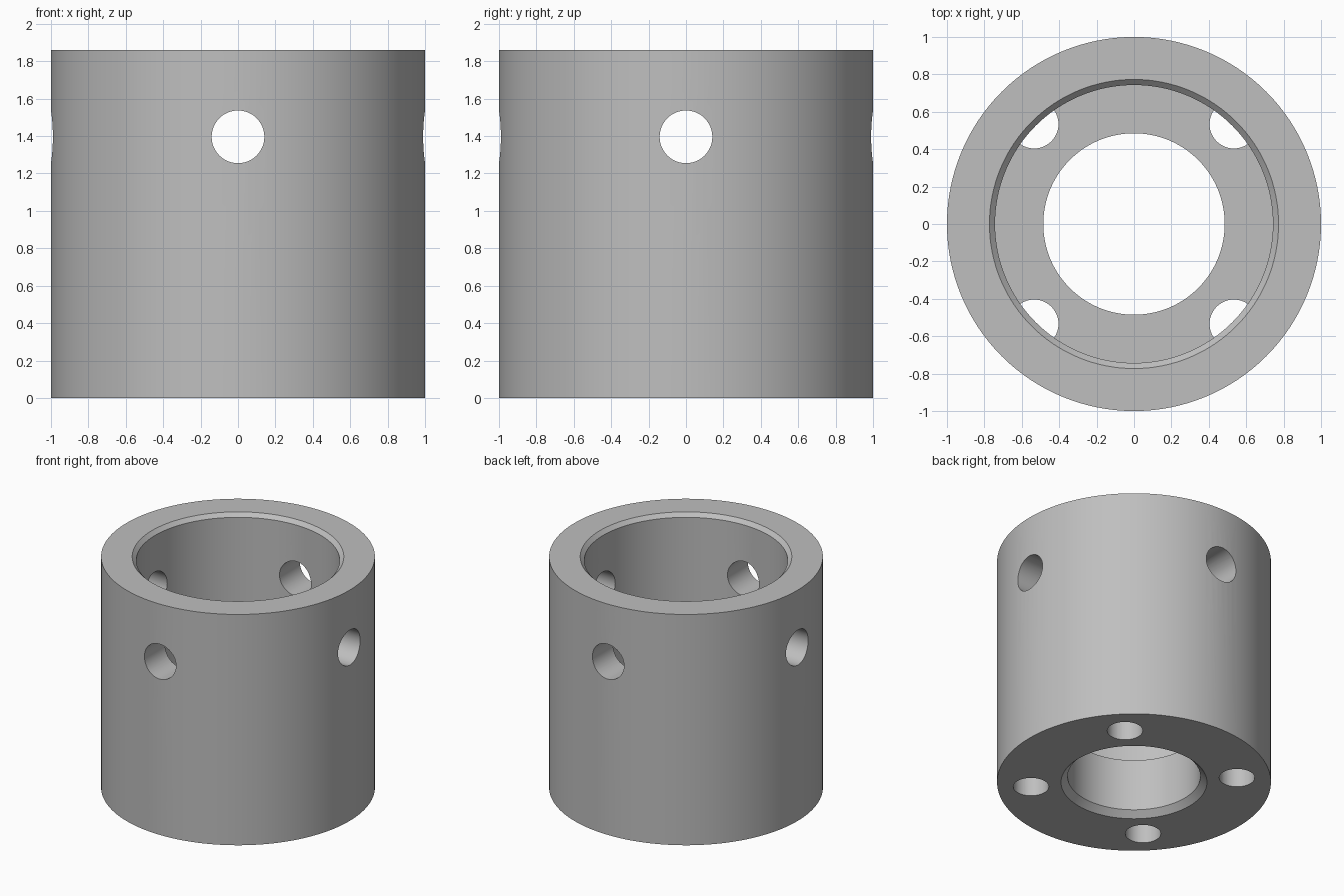
import bpy, bmesh, math
from mathutils import Matrix, Vector

cube = bpy.data.objects.get("Cube")
if cube:
    bpy.data.objects.remove(cube, do_unlink=True)

HEIGHT, FLOOR = 1.86, 0.465
BORE, HOLE = 0.743, 0.485
SEGMENTS = 128

# Material
grey = bpy.data.materials.new("plain grey")
grey.use_nodes = True
colour = (0.52, 0.52, 0.52, 1)
grey.diffuse_color = colour
grey.node_tree.nodes["Principled BSDF"].inputs["Base Color"].default_value = colour


def make_object(name, bm):
    bmesh.ops.recalc_face_normals(bm, faces=bm.faces)
    mesh = bpy.data.meshes.new(name)
    bm.to_mesh(mesh)
    bm.free()
    mesh.materials.append(grey)
    obj = bpy.data.objects.new(name, mesh)
    bpy.context.collection.objects.link(obj)
    return obj


def lathe(name, profile):
    """Revolve a closed (radius, z) profile around the z axis."""
    bm = bmesh.new()
    rings = []
    for i in range(SEGMENTS):
        a = math.tau * i / SEGMENTS
        rings.append([bm.verts.new((r * math.cos(a), r * math.sin(a), z)) for r, z in profile])
    n = len(profile)
    for i, ring in enumerate(rings):
        after = rings[(i + 1) % SEGMENTS]
        for j in range(n):
            k = (j + 1) % n
            bm.faces.new((ring[j], after[j], after[k], ring[k]))
    return make_object(name, bm)


def add_drill(bm, radius, start, end):
    """Add a cylinder running from start to end."""
    axis = end - start
    turn = axis.to_track_quat('Z', 'Y').to_matrix().to_4x4()
    bmesh.ops.create_cone(bm, cap_ends=True, segments=48, radius1=radius, radius2=radius,
                          depth=axis.length,
                          matrix=Matrix.Translation((start + end) / 2) @ turn)


# Sleeve with a stepped bore, chamfered at both mouths
sleeve = lathe("sleeve", [
    (1, 0), (1, HEIGHT), (BORE + 0.03, HEIGHT), (BORE, HEIGHT - 0.03),
    (BORE, FLOOR), (HOLE, FLOOR), (HOLE, 0.048), (HOLE + 0.048, 0)])

# Four radial holes in the wall and four screw holes in the floor
bm = bmesh.new()
for i in range(4):
    a = i * math.pi / 2
    out = Vector((math.cos(a), math.sin(a), 0))
    z = Vector((0, 0, 1.396))
    add_drill(bm, 0.141, out * 0.6 + z, out * 1.1 + z)
    b = a + math.pi / 4
    spot = Vector((math.cos(b), math.sin(b), 0)) * 0.755
    add_drill(bm, 0.13, spot + Vector((0, 0, -0.1)), spot + Vector((0, 0, FLOOR + 0.006)))
drills = make_object("hole_cutter", bm)
drills.hide_render = True

cut = sleeve.modifiers.new("holes", 'BOOLEAN')
cut.operation = 'DIFFERENCE'
cut.solver = 'EXACT'
cut.object = drills

bpy.ops.object.select_all(action='DESELECT')
sleeve.select_set(True)
bpy.context.view_layer.objects.active = sleeve
bpy.ops.object.modifier_apply(modifier=cut.name)
bpy.data.objects.remove(drills, do_unlink=True)
bpy.ops.object.shade_smooth_by_angle(angle=math.radians(30))
